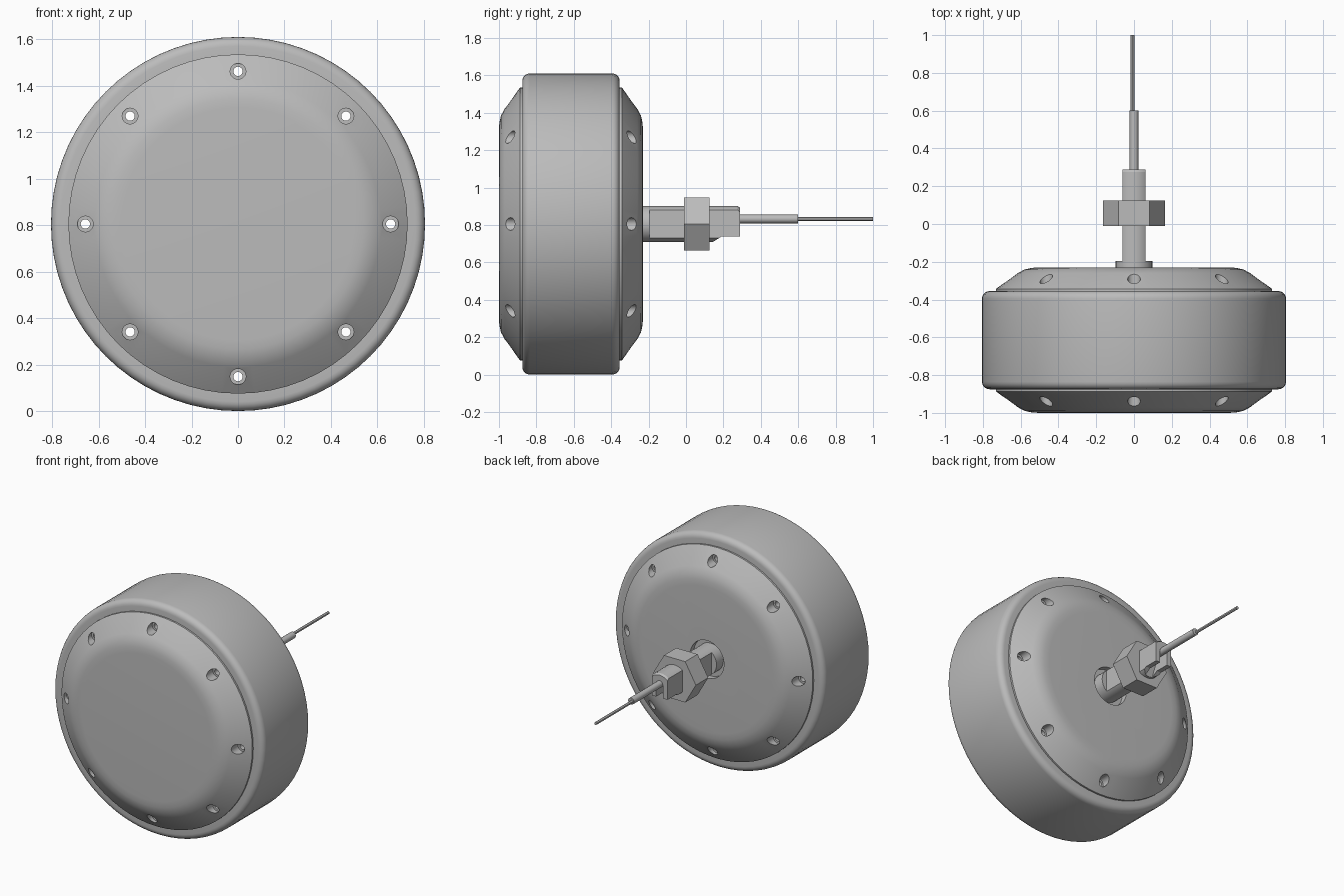
import bpy, bmesh, math

if "Cube" in bpy.data.objects:
    bpy.data.objects.remove(bpy.data.objects["Cube"], do_unlink=True)

AXIS_Z = 0.805      # height of the wheel axis
MID_Y = -0.615      # middle plane of the wheel
HOLES = 8

grey = bpy.data.materials.new("grey_metal")
grey.use_nodes = True
grey.diffuse_color = (0.5, 0.5, 0.5, 1)
grey.node_tree.nodes["Principled BSDF"].inputs["Base Color"].default_value = (0.5, 0.5, 0.5, 1)


def finish(name, bm):
    bmesh.ops.remove_doubles(bm, verts=bm.verts, dist=1e-5)
    bmesh.ops.recalc_face_normals(bm, faces=bm.faces)
    mesh = bpy.data.meshes.new(name)
    bm.to_mesh(mesh)
    bm.free()
    mesh.materials.append(grey)
    obj = bpy.data.objects.new(name, mesh)
    bpy.context.collection.objects.link(obj)
    return obj


def lathe(name, profile, segments=64, x=0, z=AXIS_Z, closed=False, turn=0):
    """Spin (radius, y) points around an axis parallel to y."""
    bm = bmesh.new()
    rings = []
    for r, y in profile:
        ring = []
        for i in range(segments):
            a = math.tau * i / segments + turn
            ring.append(bm.verts.new((x + r * math.cos(a), y, z + r * math.sin(a))))
        rings.append(ring)
    pairs = list(zip(rings, rings[1:]))
    if closed:
        pairs.append((rings[-1], rings[0]))
    else:
        bm.faces.new(rings[0])
        bm.faces.new(rings[-1])
    for a, b in pairs:
        for i in range(segments):
            j = (i + 1) % segments
            bm.faces.new((a[i], a[j], b[j], b[i]))
    return finish(name, bm)


def rod(name, r, y0, y1, **kw):
    return lathe(name, [(r, y0), (r, y1)], **kw)


def prism(name, outline, x0, x1):
    """Extrude a (y, z) outline along x."""
    bm = bmesh.new()
    a = [bm.verts.new((x0, y, z)) for y, z in outline]
    b = [bm.verts.new((x1, y, z)) for y, z in outline]
    bm.faces.new(a)
    bm.faces.new(b)
    for i in range(len(a)):
        j = (i + 1) % len(a)
        bm.faces.new((a[i], a[j], b[j], b[i]))
    return finish(name, bm)


def cut(obj, cutters):
    bpy.context.view_layer.objects.active = obj
    for c in cutters:
        mod = obj.modifiers.new("cut", "BOOLEAN")
        mod.operation = "DIFFERENCE"
        mod.solver = "EXACT"
        mod.object = c
        bpy.ops.object.modifier_apply(modifier=mod.name)
        bpy.data.objects.remove(c, do_unlink=True)


def smooth(obj):
    bpy.ops.object.select_all(action="DESELECT")
    obj.select_set(True)
    bpy.context.view_layer.objects.active = obj
    bpy.ops.object.shade_smooth_by_angle(angle=math.radians(30))


# Tyre ring with rounded shoulders
half, outer, bead = 0.26, 0.805, 0.04
shoulder = [(outer - bead + bead * math.sin(a), half - bead + bead * math.cos(a))
            for a in (math.pi / 2 * k / 5 for k in range(6))]
profile = [(0.70, half)] + shoulder
profile += [(r, -y) for r, y in reversed(profile)]
tyre = lathe("tyre", [(r, MID_Y + y) for r, y in profile], segments=72, closed=True)
smooth(tyre)

# Domed side covers with counterbored screw holes
dome = [(0.50, 0.385), (0.54, 0.383), (0.58, 0.374), (0.615, 0.355),
        (0.73, 0.272), (0.73, 0.235)]
for name, side in (("front_cover", -1), ("back_cover", 1)):
    cover = lathe(name, [(r, MID_Y + side * y) for r, y in dome])
    cutters = []
    for i in range(HOLES):
        a = math.tau * i / HOLES
        spot = dict(segments=20, x=0.657 * math.cos(a), z=AXIS_Z + 0.657 * math.sin(a))
        bore = [(0.02, 0.2), (0.02, 0.275), (0.034, 0.275), (0.034, 0.5)]
        cutters.append(lathe("hole_cutter", [(r, MID_Y + side * y) for r, y in bore], **spot))
    if side > 0:
        cutters.append(rod("recess_cutter", 0.13, MID_Y + 0.345, 0, segments=32))
    cut(cover, cutters)
    smooth(cover)

# Axle with two side flats and a cable slot in its lower end
axle = lathe("axle", [(0.097, -0.32), (0.097, 0.275), (0.088, 0.288)], segments=32)
flat = [(-0.195, 0.6), (0.4, 0.6), (0.4, 1), (-0.195, 1)]
ramp = [(0.13, 0.7), (0.19, 0.738), (0.4, 0.738), (0.4, 0.6), (0.13, 0.6)]
slot = [(0.14, 0.7), (0.2, 0.835), (0.4, 0.835), (0.4, 0.6), (0.14, 0.6)]
cut(axle, [prism("left_flat_cutter", flat, 0.06, 0.2),
           prism("right_flat_cutter", flat, -0.2, -0.06),
           prism("ramp_cutter", ramp, -0.2, 0.2),
           prism("slot_cutter", slot, -0.027, 0.027)])
smooth(axle)

# Hex nut, corners pointing sideways
rod("axle_nut", 0.163, -0.01, 0.125, segments=6)

# Cable sheath and the thinner wire
smooth(rod("cable_sheath", 0.023, 0.15, 0.6, segments=16, z=0.832))
smooth(rod("cable_wire", 0.01, 0.58, 1.0, segments=12, x=-0.008, z=0.832))
